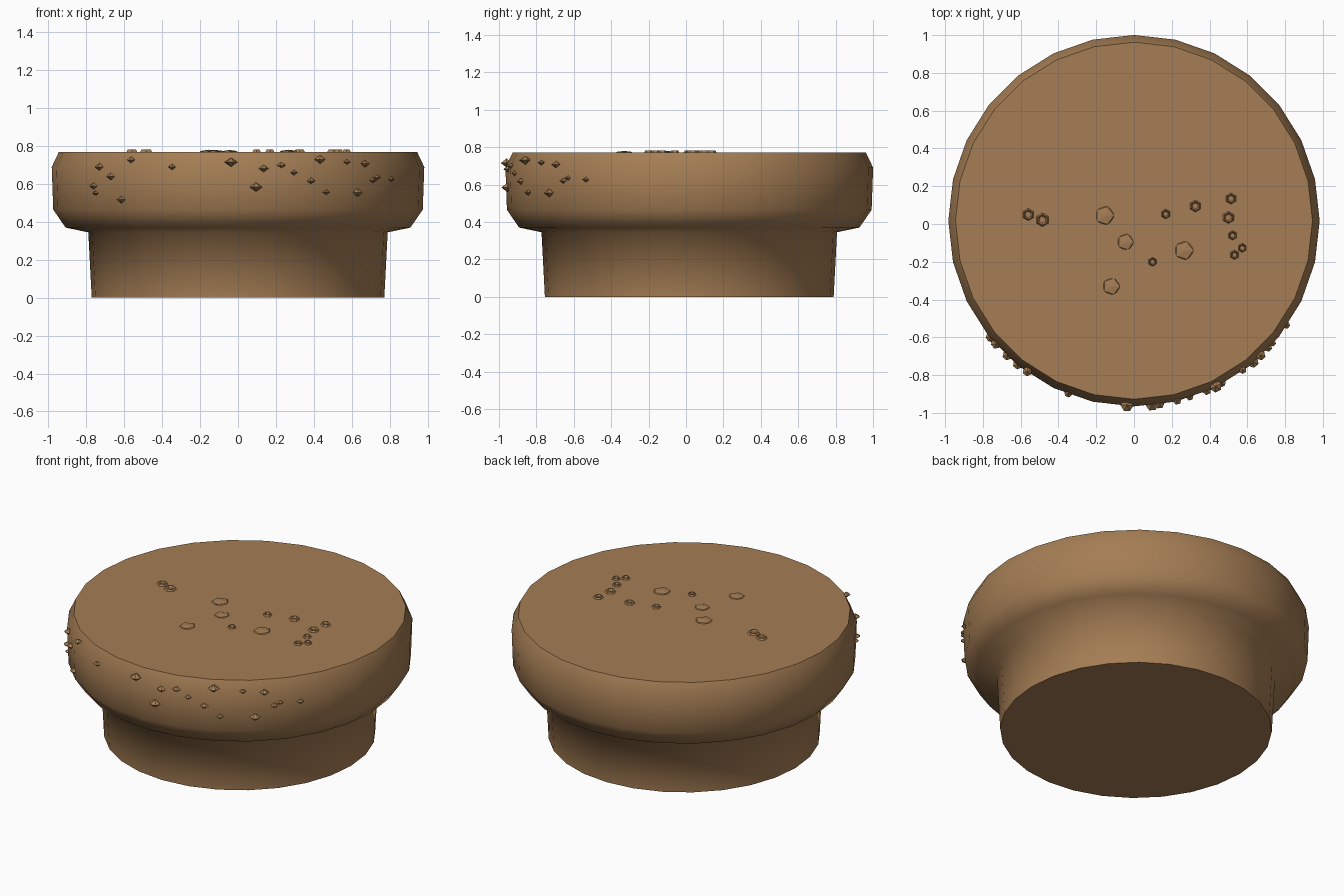
import bpy, bmesh, math
from mathutils import Matrix, Vector

if "Cube" in bpy.data.objects:
    bpy.data.objects.remove(bpy.data.objects["Cube"])

CY = 0.0175      # body axis sits slightly back because of the front crumbs
SIDES = 28
TOP = 0.77

brown = bpy.data.materials.new("clay brown")
brown.diffuse_color = (0.376, 0.208, 0.089, 1)
brown.use_nodes = True
brown.node_tree.nodes["Principled BSDF"].inputs["Base Color"].default_value = brown.diffuse_color


def finish(bm, name):
    bmesh.ops.recalc_face_normals(bm, faces=bm.faces[:])
    me = bpy.data.meshes.new(name)
    bm.to_mesh(me)
    bm.free()
    me.materials.append(brown)
    ob = bpy.data.objects.new(name, me)
    bpy.context.collection.objects.link(ob)
    return ob


# Lathed body: foot, flared lip and chamfered rim
profile = [(0.772, 0), (0.79, 0.345), (0.91, 0.37), (0.975, 0.465),
           (0.983, 0.69), (0.945, TOP)]
bm = bmesh.new()
rings = []
for r, z in profile:
    rings.append([bm.verts.new((r * math.cos(math.tau * i / SIDES),
                                r * math.sin(math.tau * i / SIDES) + CY, z))
                  for i in range(SIDES)])
for a, b in zip(rings, rings[1:]):
    for i in range(SIDES):
        j = (i + 1) % SIDES
        bm.faces.new((a[i], a[j], b[j], b[i])).smooth = True
for cap in (bm.faces.new(rings[0]), bm.faces.new(rings[-1])):
    for e in cap.edges:
        e.smooth = False
finish(bm, "body")

# Faceted crumbs around the front of the lip: x, z, radius
crumbs = [(-.73, .69, .028), (-.67, .64, .027), (-.76, .59, .026), (-.75, .552, .019),
          (-.615, .517, .027), (-.565, .728, .025), (-.348, .69, .022), (-.037, .715, .034),
          (.095, .584, .034), (.135, .682, .027), (.228, .699, .024), (.295, .66, .02),
          (.385, .617, .024), (.433, .73, .033), (.465, .557, .021), (.575, .717, .02),
          (.63, .555, .031), (.67, .707, .027), (.71, .62, .022), (.733, .635, .019),
          (.807, .626, .02)]
bm = bmesh.new()
for x, z, r in crumbs:
    y = CY - math.sqrt(0.978 ** 2 - x * x)
    out = math.atan2(y - CY, x)
    eq = [bm.verts.new((x + r * math.cos(out + math.tau * (i + .5) / 6),
                        y + r * math.sin(out + math.tau * (i + .5) / 6), z))
          for i in range(6)]
    for s in (1, -1):
        pole = bm.verts.new((x, y, z + s * r * 0.72))
        for i in range(6):
            bm.faces.new((eq[i], eq[(i + 1) % 6], pole))
finish(bm, "front_crumbs")

# Small hexagonal rings on the top: x, y, radius
pores = [(-.56, .05, .034), (-.485, .022, .038), (.168, .053, .027), (.325, .095, .033),
         (.513, .135, .031), (.5, .035, .034), (.522, -.06, .026), (.573, -.126, .025),
         (.532, -.163, .026), (.098, -.2, .025)]
bm = bmesh.new()
for x, y, r in pores:
    loops = []
    for k, h in ((1, -.002), (.75, .011), (.45, -.002)):
        loops.append([bm.verts.new((x + r * k * math.sin(math.tau * i / 6),
                                    y + r * k * math.cos(math.tau * i / 6), TOP + h))
                      for i in range(6)])
    for a, b in zip(loops, loops[1:] + loops[:1]):
        for i in range(6):
            j = (i + 1) % 6
            bm.faces.new((a[i], a[j], b[j], b[i]))
finish(bm, "top_rings")

# Low faceted mounds on the top: x, y, radius
mounds = [(-.155, .045, .055), (-.045, -.095, .048), (.265, -.14, .055), (-.12, -.33, .05)]
bm = bmesh.new()
for x, y, r in mounds:
    m = Matrix.Translation(Vector((x, y, TOP))) @ Matrix.Diagonal((1, 1, 0.2, 1))
    bmesh.ops.create_icosphere(bm, subdivisions=1, radius=r, matrix=m)
finish(bm, "top_mounds")
